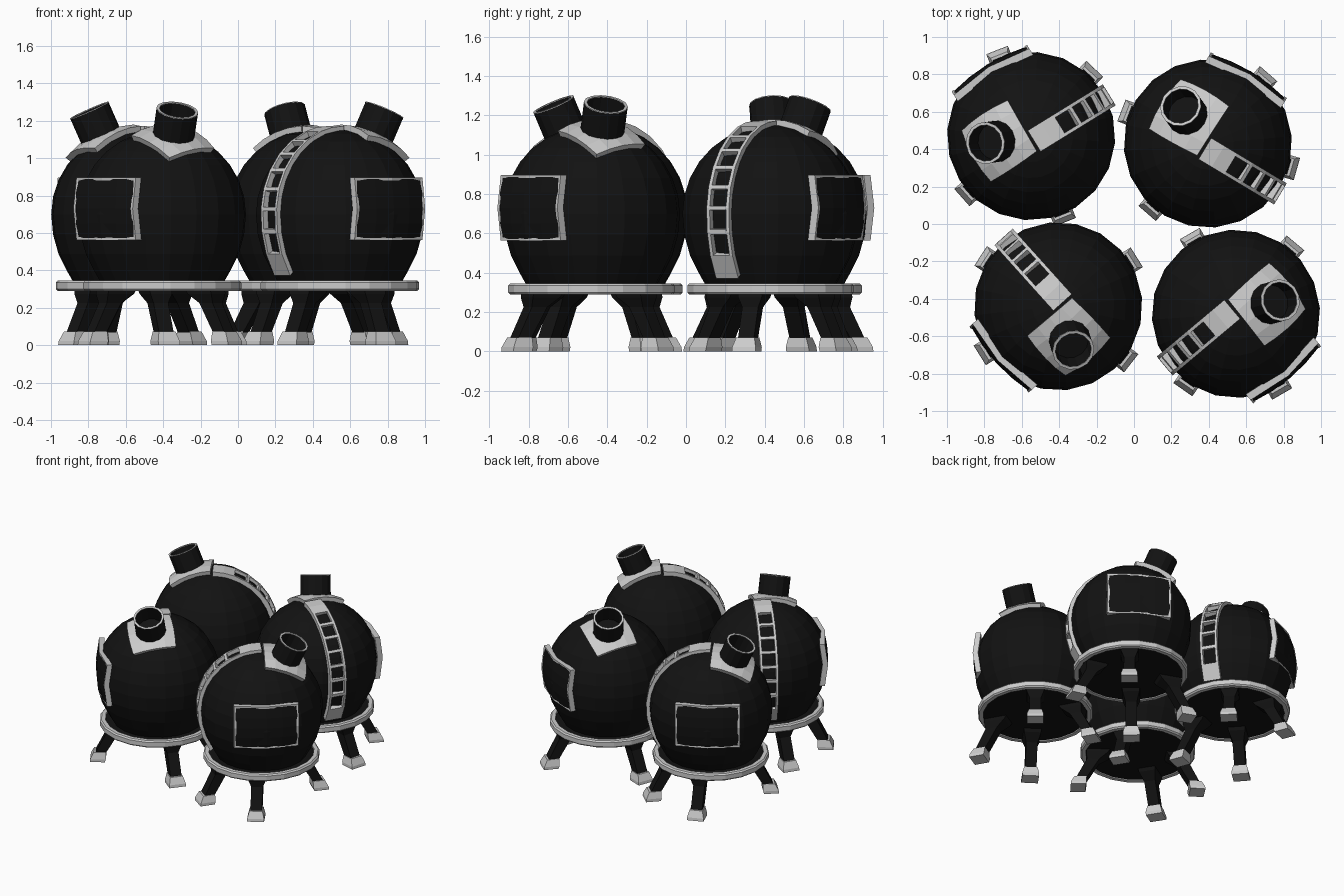
import bpy, bmesh
from math import sin, cos, radians, pi
from mathutils import Matrix, Vector

if "Cube" in bpy.data.objects:
    bpy.data.objects.remove(bpy.data.objects["Cube"])

black = bpy.data.materials.new("black")
black.diffuse_color = (0.006, 0.006, 0.006, 1)
black.use_nodes = True
black.node_tree.nodes["Principled BSDF"].inputs["Base Color"].default_value = black.diffuse_color
CZ, R, LOW = 0.70, 0.45, 1.155      # body centre height, radius, lower-half stretch


def finish(name, bm, mat, dark=False):
    bmesh.ops.transform(bm, matrix=mat, verts=bm.verts)
    bmesh.ops.recalc_face_normals(bm, faces=bm.faces)
    me = bpy.data.meshes.new(name)
    bm.to_mesh(me)
    bm.free()
    ob = bpy.data.objects.new(name, me)
    bpy.context.collection.objects.link(ob)
    if dark:
        me.materials.append(black)
    return ob


def loft(bm, sections, closed=False):
    """Skin a row of equal-length point loops; cap the ends unless closed."""
    rows = [[bm.verts.new(p) for p in s] for s in sections]
    n = len(rows[0])
    pairs = list(zip(rows, rows[1:])) + ([(rows[-1], rows[0])] if closed else [])
    for a, b in pairs:
        for i in range(n):
            j = (i + 1) % n
            bm.faces.new((a[i], a[j], b[j], b[i]))
    if not closed:
        bm.faces.new(rows[0])
        bm.faces.new(rows[-1])


def ring(r, z, n):
    return [(r * cos(2 * pi * i / n), r * sin(2 * pi * i / n), z) for i in range(n)]


def arc_point(t, y, r):
    """Point on the body's side-on outline at polar angle t."""
    c = cos(t) * (LOW if cos(t) < 0 else 1)
    return (r * sin(t), y, CZ + r * c)


def strip(bm, t0, t1, y0, y1, r0=0.435, r1=0.472):
    """Curved bar hugging the body between two polar angles."""
    n = max(1, round((t1 - t0) / 13))
    secs = []
    for i in range(n + 1):
        t = radians(t0 + (t1 - t0) * i / n)
        secs.append([arc_point(t, y0, r0), arc_point(t, y1, r0),
                     arc_point(t, y1, r1), arc_point(t, y0, r1)])
    loft(bm, secs)


def window_depth(u, w):
    return 0.457 - 0.03 * (u / 0.235) ** 2 - 0.022 * (w / 0.165) ** 2


def leg_section(r, z, half_r, half_w):
    return [(r - half_r, -half_w, z), (r + half_r, -half_w, z),
            (r + half_r, half_w, z), (r - half_r, half_w, z)]


def pod(tag, x, y, turn):
    base = Matrix.Translation((x, y, 0)) @ Matrix.Rotation(radians(turn), 4, 'Z')

    # round body with flat underside
    bm = bmesh.new()
    prof = [(0.39, 0.298), (0.39, 0.33), (0.33, 0.335)]
    for d in range(126, 0, -12):
        px, _, pz = arc_point(radians(d), 0, R)
        if pz > 0.35:
            prof.append((px, pz))
    prof.append((0.02, CZ + R))
    loft(bm, [ring(r, z, 20) for r, z in prof])
    finish(tag + "_body", bm, base, True)

    # base ring
    bm = bmesh.new()
    loft(bm, [ring(r, z, 20) for r, z in
              [(0.385, 0.29), (0.415, 0.29), (0.425, 0.30), (0.425, 0.335),
               (0.415, 0.345), (0.385, 0.345)]], True)
    finish(tag + "_base_ring", bm, base)

    # ladder: rails, rungs and solid ends
    bm = bmesh.new()
    y0, y1, e = -0.097, 0.035, 0.018
    strip(bm, 0, 20, y0, y1)
    strip(bm, 113, 127, y0, y1)
    strip(bm, 20, 113, y0, y0 + e)
    strip(bm, 20, 113, y1 - e, y1)
    for i in range(1, 7):
        t = 20 + 93 * i / 7
        strip(bm, t - 1.3, t + 1.3, y0 + e, y1 - e)
    finish(tag + "_ladder", bm, base)

    # tilted hatch plate and open pipe
    az, tilt = radians(157), radians(24)
    axis = Vector((sin(tilt) * cos(az), sin(tilt) * sin(az), cos(tilt)))
    top = base @ Matrix.Translation((0, 0, CZ)) @ \
        Vector((0, 0, 1)).rotation_difference(axis).to_matrix().to_4x4()
    bm = bmesh.new()
    bmesh.ops.create_grid(bm, x_segments=4, y_segments=4, size=0.375)
    for v in bm.verts:
        v.co = Vector((v.co.x, v.co.y, 1)).normalized() * 0.48
    edge = bmesh.ops.extrude_face_region(bm, geom=bm.faces[:])
    for v in edge["geom"]:
        if isinstance(v, bmesh.types.BMVert):
            v.co *= 0.43 / 0.48
    finish(tag + "_hatch_plate", bm, top)
    bm = bmesh.new()
    loft(bm, [ring(r, z, 14) for r, z in
              [(0.112, 0.43), (0.112, 0.607), (0.098, 0.607), (0.098, 0.484)]])
    finish(tag + "_pipe", bm, top, True)
    bm = bmesh.new()
    loft(bm, [ring(r, z, 14) for r, z in
              [(0.113, 0.606), (0.113, 0.61), (0.097, 0.61), (0.097, 0.606)]], True)
    finish(tag + "_pipe_rim", bm, top)

    # window frame and pane
    bm = bmesh.new()
    secs = []
    for a, b in [(-1, -1), (0, -1), (1, -1), (1, 0), (1, 1), (0, 1), (-1, 1), (-1, 0)]:
        uo, wo, ui, wi = a * 0.237, b * 0.167, a * 0.221, b * 0.151
        d = window_depth(uo, wo)
        secs.append([(uo, d, CZ + 0.03 + wo), (ui, d, CZ + 0.03 + wi),
                     (ui, d - 0.04, CZ + 0.03 + wi), (uo, d - 0.04, CZ + 0.03 + wo)])
    loft(bm, secs, True)
    finish(tag + "_window_frame", bm, base)
    bm = bmesh.new()
    bmesh.ops.create_grid(bm, x_segments=4, y_segments=4, size=1)
    for v in bm.verts:
        u, w = v.co.x * 0.228, v.co.y * 0.158
        v.co = (u, window_depth(u, w) - 0.008, CZ + 0.03 + w)
    finish(tag + "_window_pane", bm, base, True)

    # four splayed legs with feet
    for k, ang in enumerate((15, 80, 190, 260)):
        m = base @ Matrix.Rotation(radians(ang), 4, 'Z')
        bm = bmesh.new()
        loft(bm, [leg_section(0.29, 0.30, 0.085, 0.065), leg_section(0.30, 0.275, 0.08, 0.062),
                  leg_section(0.33, 0.225, 0.045, 0.042), leg_section(0.42, 0.06, 0.038, 0.042)])
        finish(f"{tag}_leg_{k + 1}", bm, m, True)
        bm = bmesh.new()
        loft(bm, [leg_section(0.44, 0.0, 0.055, 0.062), leg_section(0.435, 0.022, 0.057, 0.062),
                  leg_section(0.422, 0.072, 0.045, 0.048)])
        finish(f"{tag}_foot_{k + 1}", bm, m)


pod("back_left", -0.55, 0.47, 31.6)
pod("back_right", 0.395, 0.43, -31)
pod("front_left", -0.405, -0.44, 132)
pod("front_right", 0.545, -0.48, 220)
